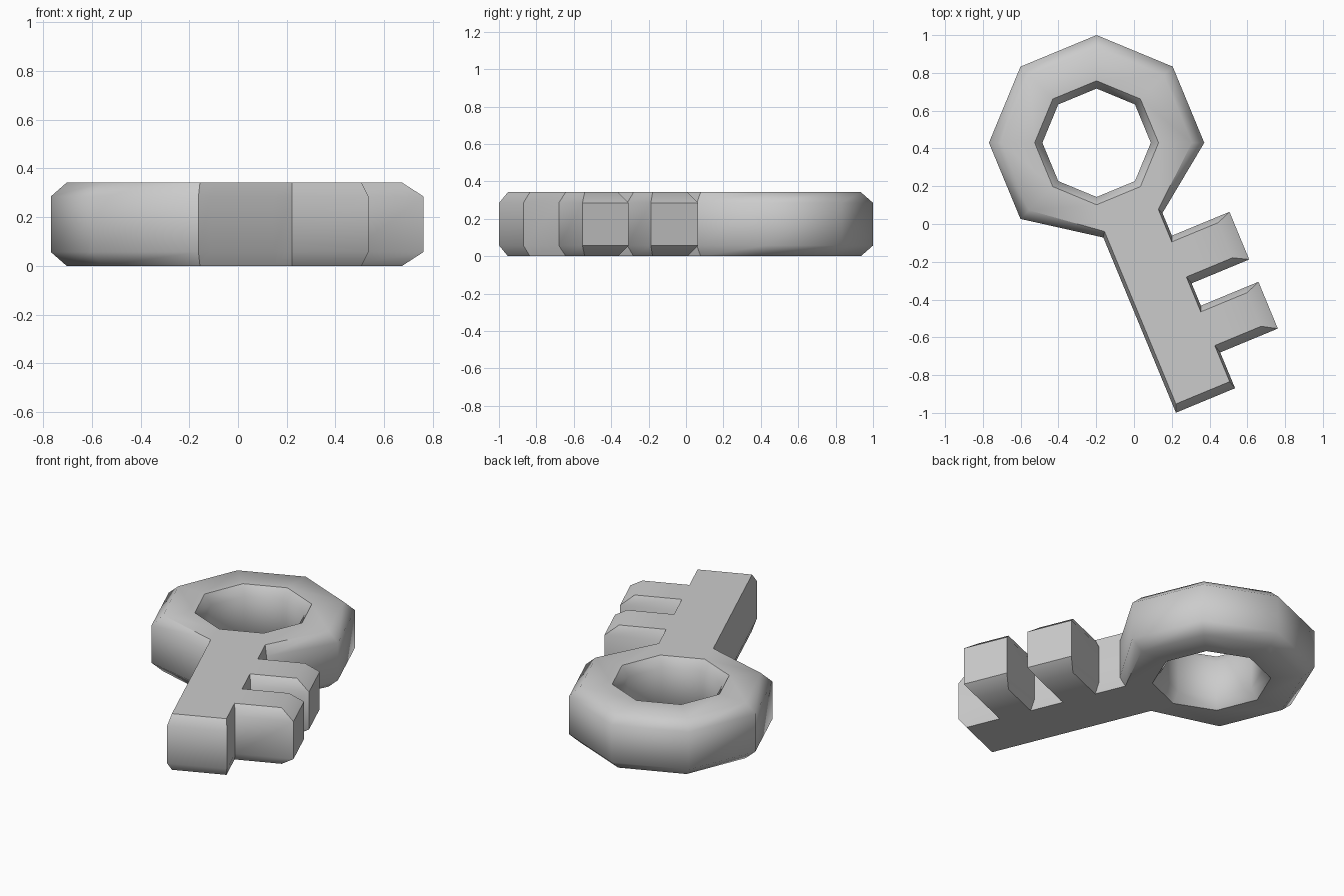
import bpy, bmesh, math
from mathutils import Vector

if "Cube" in bpy.data.objects:
    bpy.data.objects.remove(bpy.data.objects["Cube"])

CENTRE = Vector((-0.198, 0.43))
TURN = math.radians(-67.5)      # direction the shaft points, away from the ring
HEIGHT, CHAMFER = 0.342, 0.057


def outline(outer_r, inner_r, stations, left, right, tip):
    """Named points of one level: u runs along the shaft, v across it."""
    p = {}
    for k in range(8):
        a = math.radians(22.5 + 45 * k)
        p['o', k] = (outer_r * math.cos(a), outer_r * math.sin(a))
        p['i', k] = (inner_r * math.cos(a), inner_r * math.sin(a))
    # the two ring corners next to the shaft pull in to its width
    p['o', 0], p['o', 7] = (stations[0], right), (stations[0], left)
    for s, u in enumerate(stations[1:], 1):
        p['l', s], p['r', s] = (u, left), (u, right)
        if s < 5:
            p['t', s] = (u, tip)
    return p


middle = outline(0.57, 0.287, [0.477, 0.607, 0.88, 1.008, 1.276, 1.481], -0.159, 0.18, 0.51)
cap = outline(0.505, 0.328, [0.45, 0.637, 0.838, 1.038, 1.231, 1.438], -0.141, 0.167, 0.433)
levels = [(0, cap), (CHAMFER, middle), (HEIGHT - CHAMFER, middle), (HEIGHT, cap)]

bm = bmesh.new()
rows = []
for z, pts in levels:
    row = {}
    for name, (u, v) in pts.items():
        c, s = math.cos(TURN), math.sin(TURN)
        row[name] = bm.verts.new((CENTRE.x + c * u - s * v, CENTRE.y + s * u + c * v, z))
    rows.append(row)

# Side walls: outer contour with the two teeth, then the hole
contour = [('o', k) for k in range(8)] + [('l', s) for s in range(1, 6)] + [('r', 5)]
for a, b in ((4, 3), (2, 1)):
    contour += [('r', a), ('t', a), ('t', b), ('r', b)]
hole = [('i', k) for k in range(8)]
for loop in (contour, hole):
    for a, b in zip(loop, loop[1:] + loop[:1]):
        for lo, hi in zip(rows, rows[1:]):
            bm.faces.new((lo[a], lo[b], hi[b], hi[a]))

# Flat top and bottom: ring, shaft and teeth
for row in (rows[0], rows[3]):
    for k in range(8):
        n = (k + 1) % 8
        bm.faces.new([row[x] for x in (('o', k), ('o', n), ('i', n), ('i', k))])
    ladder = [(('o', 7), ('o', 0))] + [(('l', s), ('r', s)) for s in range(1, 6)]
    for (l0, r0), (l1, r1) in zip(ladder, ladder[1:]):
        bm.faces.new([row[x] for x in (l0, l1, r1, r0)])
    for s in (1, 3):
        bm.faces.new([row[x] for x in (('r', s), ('r', s + 1), ('t', s + 1), ('t', s))])

bmesh.ops.recalc_face_normals(bm, faces=bm.faces)
mesh = bpy.data.meshes.new("key")
bm.to_mesh(mesh)
bm.free()
key = bpy.data.objects.new("key", mesh)
bpy.context.collection.objects.link(key)

# Soft shading, keeping the steep chamfer edges sharp
bpy.context.view_layer.objects.active = key
key.select_set(True)
bpy.ops.object.shade_smooth_by_angle(angle=math.radians(50))
